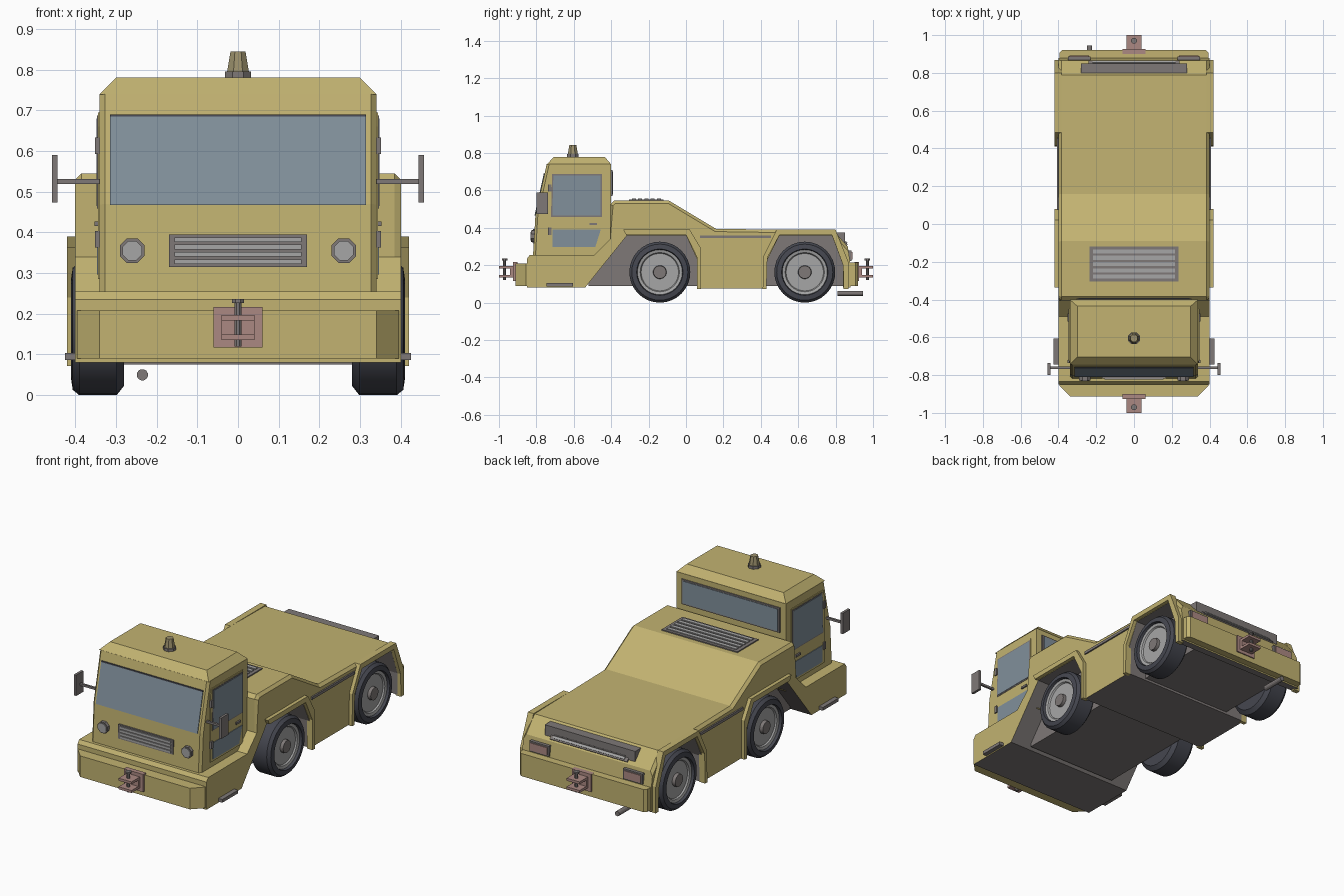
import bpy, bmesh, math
from mathutils import Matrix, Vector

cube = bpy.data.objects.get("Cube")
if cube:
    bpy.data.objects.remove(cube)


def material(name, rgb):
    m = bpy.data.materials.new(name)
    m.use_nodes = True
    m.diffuse_color = (*rgb, 1)
    m.node_tree.nodes["Principled BSDF"].inputs["Base Color"].default_value = (*rgb, 1)
    return m


YELLOW = material("body yellow", (.54, .45, .165))
GREY = material("chassis grey", (.21, .19, .185))
LIGHT = material("light grey", (.38, .38, .38))
GLASS = material("window glass", (.22, .28, .33))
RUBBER = material("tyre rubber", (.06, .063, .08))
RED = material("faded red", (.41, .25, .225))
AMBER = material("beacon amber", (.33, .28, .15))


def finish(name, bm, *mats, smooth=False):
    bmesh.ops.recalc_face_normals(bm, faces=bm.faces)
    me = bpy.data.meshes.new(name)
    bm.to_mesh(me)
    bm.free()
    for m in mats:
        me.materials.append(m)
    if smooth:
        me.shade_smooth()
        me.set_sharp_from_angle(angle=math.radians(30))
    ob = bpy.data.objects.new(name, me)
    bpy.context.collection.objects.link(ob)
    return ob


def extruded(pts, lo, hi, axis="x"):
    """Extrude a (y, z) outline along x, or an (x, y) outline along z."""
    bm = bmesh.new()
    put = (lambda a, b, d: (d, a, b)) if axis == "x" else (lambda a, b, d: (a, b, d))
    low = [bm.verts.new(put(*p, lo)) for p in pts]
    high = [bm.verts.new(put(*p, hi)) for p in pts]
    bm.faces.new(low)
    bm.faces.new(high)
    for i in range(len(pts)):
        j = (i + 1) % len(pts)
        bm.faces.new((low[i], low[j], high[j], high[i]))
    bmesh.ops.recalc_face_normals(bm, faces=bm.faces)
    return bm


def prism(name, pts, lo, hi, mat, axis="x"):
    return finish(name, extruded(pts, lo, hi, axis), mat)


def add_box(bm, lo, hi, matrix=Matrix()):
    lo, hi = Vector(lo), Vector(hi)
    size = Matrix.Diagonal([abs(c) for c in hi - lo]).to_4x4()
    return bmesh.ops.create_cube(bm, size=1, matrix=matrix @ Matrix.Translation((lo + hi) / 2) @ size)["verts"]


def box(name, lo, hi, mat):
    bm = bmesh.new()
    add_box(bm, lo, hi)
    return finish(name, bm, mat)


def cylinder(name, centre, r1, r2, depth, mat, sides=8, tilt=0):
    bm = bmesh.new()
    m = Matrix.Translation(centre) @ Matrix.Rotation(tilt, 4, "X") @ Matrix.Rotation(math.pi / sides, 4, "Z")
    bmesh.ops.create_cone(bm, cap_ends=True, segments=sides, radius1=r1, radius2=r2, depth=depth, matrix=m)
    return finish(name, bm, mat)


def grille(name, centre, w, h, rows, tilt):
    """Grey plate with raised light slats, facing local +z before the tilt."""
    m = Matrix.Translation(centre) @ Matrix.Rotation(tilt, 4, "X")
    bm = bmesh.new()
    add_box(bm, (-w / 2, -h / 2, -.01), (w / 2, h / 2, .006), m)
    plate_faces = len(bm.faces)
    pitch = h * .9 / rows
    for i in range(rows):
        y = (i - (rows - 1) / 2) * pitch
        add_box(bm, (-w * .46, y - pitch * .32, 0), (w * .46, y + pitch * .32, .011), m)
    bm.faces.ensure_lookup_table()
    for f in bm.faces[plate_faces:]:
        f.material_index = 1
    finish(name, bm, GREY, LIGHT)


def wheel(name, side, y):
    # (radius, x, material of the band that follows)
    rings = [(0, .28, 0), (.14, .28, 0), (.163, .298, 0), (.163, .39, 0), (.15, .406, 0), (.124, .41, 0),
             (.12, .396, 1), (.105, .392, 1), (.1, .384, 1), (.036, .384, 2), (.034, .402, 2), (0, .402, 2)]
    bm = bmesh.new()
    n, loops = 32, []
    for r, x, _ in rings:
        loops.append([bm.verts.new((side * x, y + r * math.cos(math.tau * k / n), .163 + r * math.sin(math.tau * k / n)))
                      for k in range(n)])
    for (a, b), ring in zip(zip(loops, loops[1:]), rings):
        for k in range(n):
            bm.faces.new((a[k], a[k - 1], b[k - 1], b[k])).material_index = ring[2]
    bmesh.ops.remove_doubles(bm, verts=bm.verts, dist=1e-5)
    finish(name, bm, RUBBER, LIGHT, GREY, smooth=True)


# Body shell with both wheel arches in its outline
shell = extruded([(-.85, .08), (-.85, .235), (-.835, .255), (-.49, .255), (-.405, .34), (-.405, .525), (-.385, .545),
                  (-.09, .545), (.16, .395), (.79, .385), (.865, .3), (.88, .2), (.88, .08), (.84, .08), (.84, .2),
                  (.78, .36), (.5, .36), (.43, .22), (.43, .075), (.07, .075), (.06, .23), (0, .36), (-.315, .36),
                  (-.54, .08)], -.4, .4)
rim = [e for e in shell.edges if abs(e.verts[0].co.x - e.verts[1].co.x) < .01
       and max(v.co.z for v in e.verts) > .37]
bmesh.ops.bevel(shell, geom=rim, offset=.015, segments=1, affect="EDGES")
for f in shell.faces:
    c = f.calc_center_median()
    inside_arch = abs(f.normal.x) < .5 and c.z < .365 and -.53 < c.y < .85 and f.normal.z < .5
    under = f.normal.z < -.9 and c.z < .1
    front_slope = c.y < -.4 and f.normal.y < 0 and f.normal.z > 0
    f.material_index = int((inside_arch or under) and not front_slope)
finish("body_shell", shell, YELLOW, GREY)
box("inner_chassis", (-.28, -.52, .088), (.28, .85, .375), GREY)

# Bumpers
prism("front_bumper", [(-.395, -.8), (-.395, -.855), (-.34, -.912), (.34, -.912), (.395, -.855), (.395, -.8)],
      .09, .208, YELLOW, "z")
prism("rear_bumper", [(-.395, .865), (-.395, .905), (-.38, .92), (.38, .92), (.395, .905), (.395, .865)],
      .088, .215, YELLOW, "z")

# Cab and roof
cab = extruded([(-.818, .25), (-.805, .47), (-.745, .74), (-.4, .74), (-.4, .25)], -.34, .34)
corners = [e for e in cab.edges if all(v.co.y < -.74 for v in e.verts)
           and abs(e.verts[0].co.x - e.verts[1].co.x) < .01]
bmesh.ops.bevel(cab, geom=corners, offset=.013, segments=1, affect="EDGES")
finish("cab", cab, YELLOW)
roof = bmesh.new()
for v in add_box(roof, (-.34, -.745, .739), (.34, -.4, .78)):
    if v.co.z > .76:
        v.co.x *= .3 / .34
        v.co.y += .04 if v.co.y < -.6 else -.035
finish("cab_roof", roof, YELLOW)


def front_y(z):
    return -.805 + (z - .47) * .222


# Cab glass
prism("windscreen", [(front_y(z) + d, z) for z, d in ((.467, -.004), (.685, -.004), (.685, .005), (.467, .005))],
      -.315, .315, GLASS)
prism("windscreen_top_seal", [(front_y(z) + d, z) for z, d in ((.684, -.006), (.69, -.006), (.69, .004), (.684, .004))],
      -.315, .315, RUBBER)
box("rear_window_frame", (-.305, -.405, .57), (.305, -.394, .71), GREY)
box("rear_window", (-.295, -.4, .578), (.295, -.391, .702), GLASS)

# Parts on both sides
for s, side in ((1, "left"), (-1, "right")):
    prism(side + "_door", [(-.735, .285), (-.735, .66), (-.725, .695), (-.445, .695), (-.445, .285)],
          s * .335, s * .344, YELLOW)
    prism(side + "_door_window_frame", [(-.722, .458), (-.716, .687), (-.449, .687), (-.449, .458)],
          s * .336, s * .346, GREY)
    prism(side + "_door_window", [(-.715, .465), (-.709, .68), (-.456, .68), (-.456, .465)],
          s * .338, s * .348, GLASS)
    prism(side + "_lower_door_window", [(-.715, .297), (-.715, .39), (-.456, .39), (-.485, .297)],
          s * .338, s * .347, GLASS)
    box(side + "_door_handle", (s * .34, -.515, .415), (s * .352, -.475, .427), GREY)
    for name, z in (("lower", .363), ("upper", .593)):
        box(f"{side}_{name}_hinge", (s * .335, -.737, z), (s * .351, -.72, z + .04), GREY)
    box(side + "_mirror_arm", (s * .33, -.767, .519), (s * .445, -.755, .531), GREY)
    box(side + "_mirror", (s * .443, -.8, .473), (s * .457, -.737, .59), GREY)
    box(side + "_step", (s * .39, -.745, .086), (s * .425, -.605, .104), GREY)
    box(side + "_trim_strip", (s * .395, .075, .345), (s * .408, .455, .36), GREY)
    prism(side + "_front_fender", [(-.335, .39), (.02, .39), (.08, .29), (.08, .072), (.06, .072), (.06, .24),
                                   (0, .362), (-.32, .362)], s * .385, s * .42, YELLOW)
    prism(side + "_rear_fender", [(.41, .072), (.415, .25), (.485, .39), (.8, .39), (.868, .22), (.868, .072),
                                  (.843, .072), (.84, .2), (.78, .362), (.5, .362), (.435, .24), (.43, .072)],
          s * .385, s * .42, YELLOW)
    for name, y in (("front", -.14), ("rear", .635)):
        wheel(f"{name}_{side}_wheel", s, y)
    lamp = s * .26, -.816, .355
    cylinder(side + "_headlight_ring", lamp, .033, .033, .024, GREY, tilt=math.pi / 2)
    cylinder(side + "_headlight", lamp, .026, .026, .032, LIGHT, tilt=math.pi / 2)
    box(side + "_tail_light_frame", (s * .23, .86, .222), (s * .35, .886, .28), GREY)
    box(side + "_tail_light", (s * .238, .87, .23), (s * .342, .891, .272), RED)

# Grilles
grille("front_grille", (0, -.812, .355), .34, .08, 4, math.pi / 2)
grille("hood_vent", (0, -.212, .545), .47, .185, 5, 0)
grille("rear_vent", (0, .832, .339), .48, .085, 4, -math.radians(48))

# Tow hitches at both ends
for s, end in ((-1, "front"), (1, "rear")):
    box(end + "_hitch_plate", (-.06, s * .9, .117), (.06, s * .926, .216), RED)
    for name, z in (("lower", .135), ("upper", .183)):
        box(f"{end}_{name}_hitch_jaw", (-.04, s * .92, z), (.04, s, z + .014), RED)
    box(end + "_hitch_web", (-.04, s * .92, .14), (.04, s * .94, .19), RED)
    cylinder(end + "_hitch_pin", (0, s * .97, .175), .009, .009, .11, GREY)
    cylinder(end + "_hitch_pin_head", (0, s * .97, .231), .016, .016, .01, GREY)

# Beacon and exhaust
cylinder("beacon_base", (0, -.605, .787), .034, .034, .016, GREY)
cylinder("beacon", (0, -.605, .819), .029, .02, .05, AMBER)
cylinder("exhaust_pipe", (-.235, .878, .05), .014, .014, .135, GREY, sides=12, tilt=math.pi / 2)
